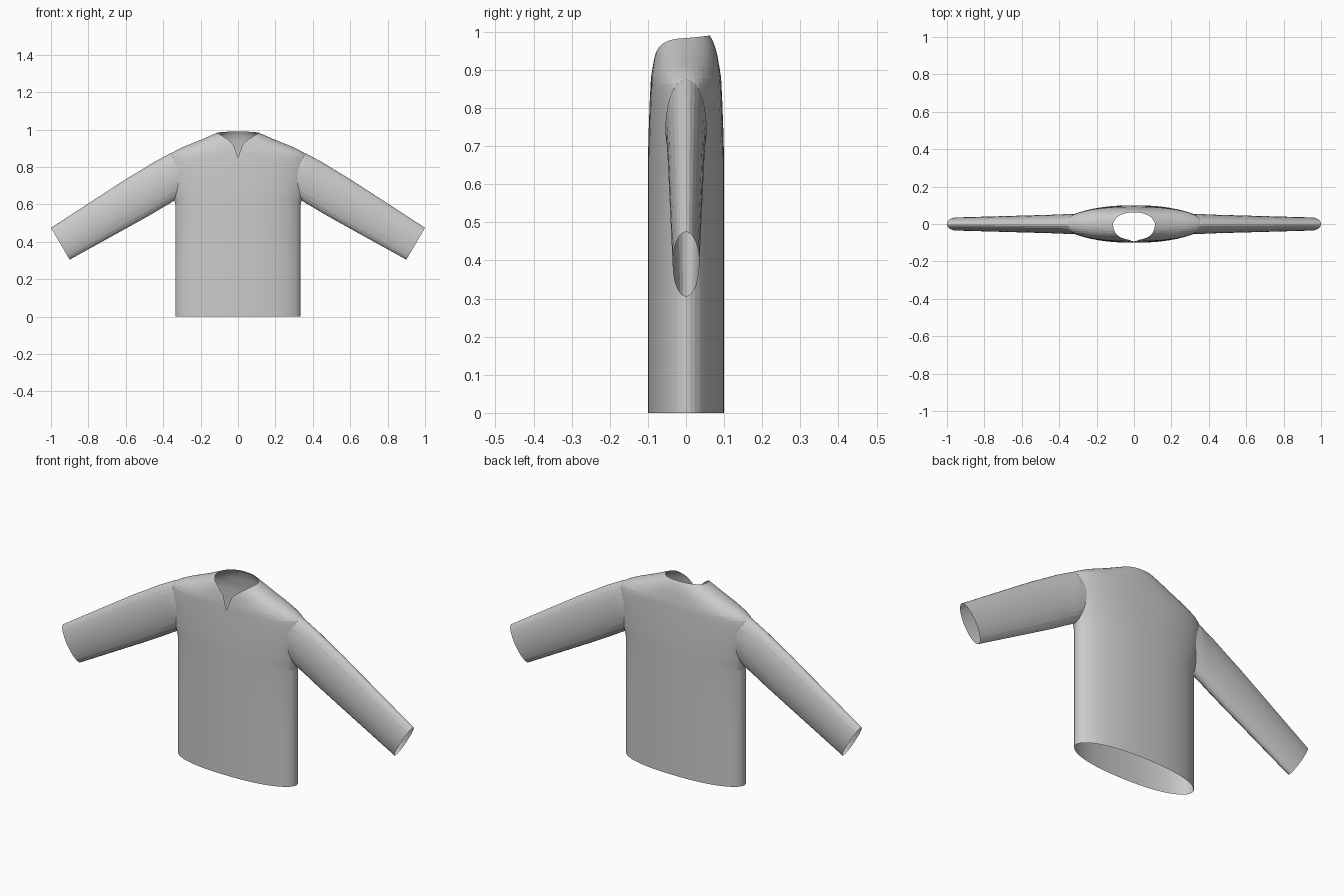
import bpy, bmesh, math

if "Cube" in bpy.data.objects:
    bpy.data.objects.remove(bpy.data.objects["Cube"], do_unlink=True)

cloth = bpy.data.materials.new("grey cloth")
cloth.use_nodes = True
grey = (0.6, 0.6, 0.6, 1)
cloth.diffuse_color = grey
cloth.node_tree.nodes["Principled BSDF"].inputs["Base Color"].default_value = grey

COLUMNS, SIDES = 56, 28


def lerp(table, v, col=1):
    """Read a column of a sorted table at v."""
    for p, q in zip(table, table[1:]):
        if v <= q[0]:
            return p[col] + (q[col] - p[col]) * max(0, v - p[0]) / (q[0] - p[0])
    return table[-1][col]


# Torso profile: height, half width, half depth
BODY = [(0, .335, .1), (.6, .335, .1), (.66, .35, .1), (.74, .365, .098),
        (.82, .375, .095), (.86, .37, .093), (.88, .348, .092), (.905, .3, .088),
        (.945, .2, .081), (.97, .143, .073), (.983, .112, .067), (.99, .1, .062)]
# Front neckline: distance from centre, height
NECK = [(0, .85), (.012, .885), (.025, .92), (.053, .947), (.09, .97), (.112, .983)]


def body_point(u, side, z):
    depth = math.sqrt(max(0, 1 - abs(u) ** 2.3))
    return (u * lerp(BODY, z), side * depth * lerp(BODY, z, 2), z)


def column(angle):
    """One strip of points from hem to neckline."""
    u, s = math.cos(angle), math.sin(angle)
    side = -1 if s < 0 else 1
    pts = [body_point(u, side, z) for z in
           (0, .3, .6, .63, .66, .7, .74, .78, .82, .84)]
    rim_z = lerp(NECK, .112 * abs(u)) if side < 0 else .983 + .007 * s
    rim_u = .112 * u / lerp(BODY, rim_z) if side < 0 else u
    for i in range(1, 13):
        t = i / 12
        pts.append(body_point(u + (rim_u - u) * t, side, .84 + (rim_z - .84) * t))
    return pts


def loft(bm, strips):
    """Skin a closed loop of point strips."""
    verts = [[bm.verts.new(p) for p in strip] for strip in strips]
    for i, a in enumerate(verts):
        b = verts[(i + 1) % len(verts)]
        for j in range(len(a) - 1):
            bm.faces.new((a[j], b[j], b[j + 1], a[j + 1]))


def finish(bm, name):
    bmesh.ops.recalc_face_normals(bm, faces=bm.faces)
    mesh = bpy.data.meshes.new(name)
    bm.to_mesh(mesh)
    bm.free()
    mesh.materials.append(cloth)
    obj = bpy.data.objects.new(name, mesh)
    bpy.context.collection.objects.link(obj)
    bpy.context.view_layer.objects.active = obj
    obj.select_set(True)
    bpy.ops.object.shade_smooth_by_angle(angle=math.radians(8))
    obj.select_set(False)


# Torso with open hem, notched neck and armholes
bm = bmesh.new()
loft(bm, [column(2 * math.pi * i / COLUMNS) for i in range(COLUMNS)])
armhole = []
for f in bm.faces:
    c = f.calc_center_median()
    if abs(c.x) > .325 and abs(c.y) < .036 and .66 < c.z < .84:
        armhole.append(f)
bmesh.ops.delete(bm, geom=armhole, context='FACES')
finish(bm, "torso")

# Sleeve sections: top x, top z, bottom x, bottom z, half depth
SLEEVE = [(.27, .9, .3, .645, .05), (.36, .874, .345, .618, .054),
          (.39, .858, .365, .605, .052), (.45, .826, .4, .585, .05),
          (.52, .783, .45, .555, .048), (.6, .735, .524, .513, .046),
          (1, .475, .9, .305, .035)]


def sleeve_strip(angle, sign):
    c, s = math.cos(angle), math.sin(angle)
    return [(sign * ((tx + bx) / 2 + (tx - bx) / 2 * c), d * s,
             (tz + bz) / 2 + (tz - bz) / 2 * c) for tx, tz, bx, bz, d in SLEEVE]


for name, sign in (("left_sleeve", 1), ("right_sleeve", -1)):
    bm = bmesh.new()
    loft(bm, [sleeve_strip(2 * math.pi * i / SIDES, sign) for i in range(SIDES)])
    finish(bm, name)
